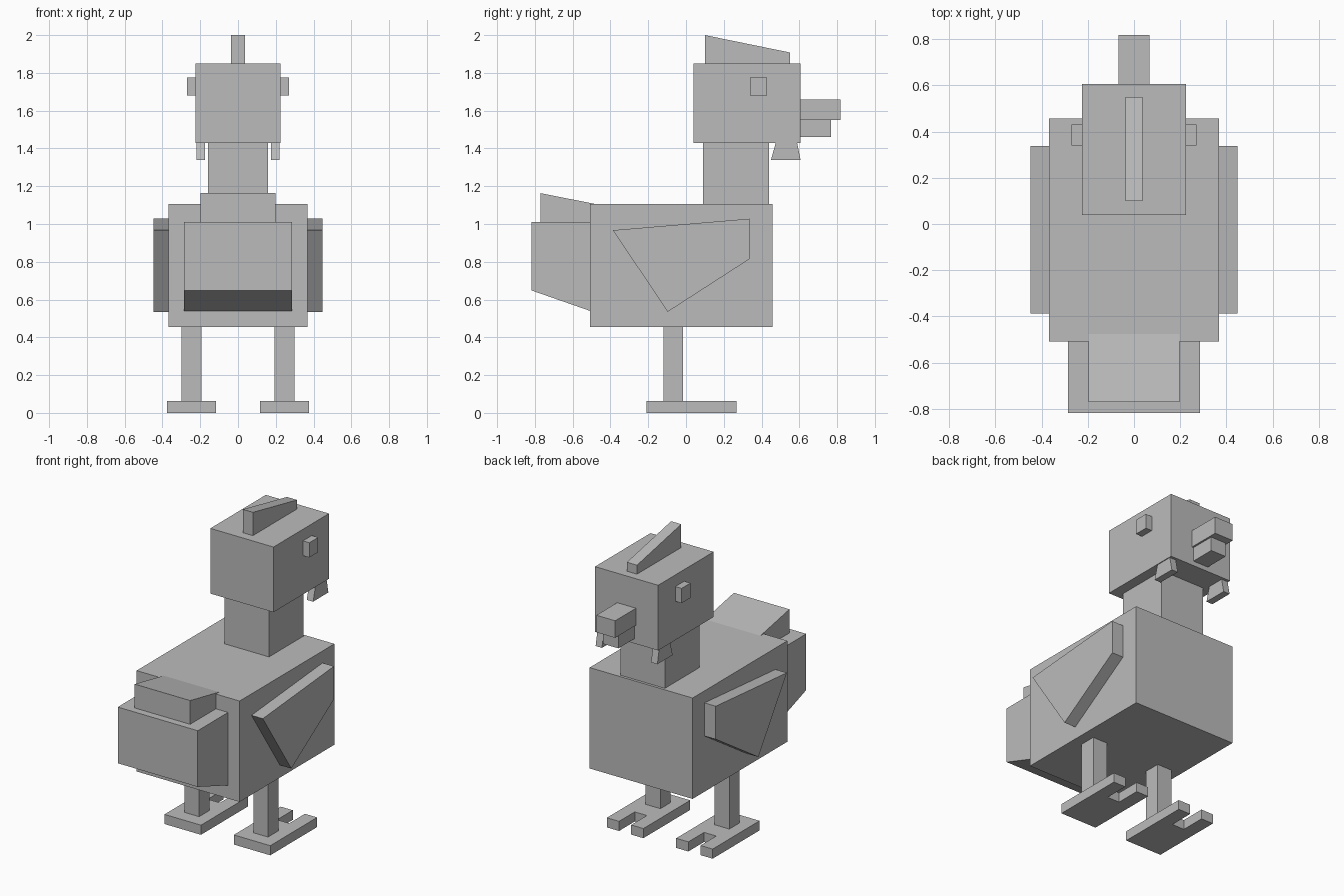
import bpy
import bmesh
from mathutils import Vector

default_cube = bpy.data.objects.get("Cube")
if default_cube:
    bpy.data.objects.remove(default_cube, do_unlink=True)

# One plain colour for the whole bird
GREY = (0.5, 0.5, 0.5, 1.0)
grey = bpy.data.materials.new("plain grey")
grey.use_nodes = True
grey.diffuse_color = GREY
shader = next(n for n in grey.node_tree.nodes if n.type == 'BSDF_PRINCIPLED')
shader.inputs["Base Color"].default_value = GREY


def extrude_profile(name, points, offset, mirrored=False):
    """Solid made by sweeping a flat outline along an offset; optional pair."""
    bm = bmesh.new()
    face = bm.faces.new([bm.verts.new(p) for p in points])
    swept = bmesh.ops.extrude_face_region(bm, geom=[face], use_keep_orig=True)
    verts = [g for g in swept["geom"] if isinstance(g, bmesh.types.BMVert)]
    bmesh.ops.translate(bm, verts=verts, vec=Vector(offset))
    bmesh.ops.recalc_face_normals(bm, faces=bm.faces[:])
    mesh = bpy.data.meshes.new(name)
    bm.to_mesh(mesh)
    bm.free()
    mesh.materials.append(grey)
    obj = bpy.data.objects.new(name, mesh)
    bpy.context.collection.objects.link(obj)
    if mirrored:
        obj.modifiers.new("Mirror", 'MIRROR').use_mirror_merge = False
    return obj


def side_prism(name, x, yz, mirrored=False):
    """Side outline given in y and z, swept across x."""
    return extrude_profile(name, [(x[0], y, z) for y, z in yz],
                           (x[1] - x[0], 0, 0), mirrored)


def box(name, x, y, z, mirrored=False):
    outline = [(y[0], z[0]), (y[1], z[0]), (y[1], z[1]), (y[0], z[1])]
    return side_prism(name, x, outline, mirrored)


# Body, neck and head
box("body", (-0.367, 0.367), (-0.508, 0.457), (0.455, 1.105))
box("neck", (-0.158, 0.158), (0.09, 0.44), (1.105, 1.43))
box("head", (-0.225, 0.225), (0.04, 0.605), (1.43, 1.85))

# Head details
side_prism("crest", (-0.036, 0.036),
           [(0.1, 1.85), (0.55, 1.85), (0.55, 1.908), (0.1, 2.0)])
box("upper_beak", (-0.067, 0.067), (0.605, 0.817), (1.55, 1.66))
box("lower_beak", (-0.055, 0.055), (0.605, 0.767), (1.46, 1.55))
box("eyes", (0.225, 0.27), (0.34, 0.43), (1.68, 1.775), mirrored=True)
side_prism("wattles", (0.175, 0.22),
           [(0.475, 1.43), (0.588, 1.43), (0.606, 1.34), (0.45, 1.34)],
           mirrored=True)

# Tail
side_prism("tail_base", (-0.285, 0.285),
           [(-0.817, 1.01), (-0.508, 1.01), (-0.508, 0.54), (-0.817, 0.648)])
side_prism("tail_fan", (-0.198, 0.198),
           [(-0.77, 1.01), (-0.77, 1.163), (-0.475, 1.105), (-0.475, 1.01)])

# Wings
side_prism("wings", (0.367, 0.448),
           [(-0.387, 0.967), (0.337, 1.028), (0.337, 0.815), (-0.097, 0.535)],
           mirrored=True)

# Legs and feet with a notch between two toes
box("legs", (0.193, 0.298), (-0.12, -0.015), (0.062, 0.455), mirrored=True)
inner, outer, heel, toe = 0.117, 0.377, -0.21, 0.267
third = (outer - inner) / 3
notch = toe - 0.16
foot = [(inner, heel), (outer, heel), (outer, toe), (outer - third, toe),
        (outer - third, notch), (inner + third, notch),
        (inner + third, toe), (inner, toe)]
extrude_profile("feet", [(x, y, 0) for x, y in foot], (0, 0, 0.062),
                mirrored=True)
